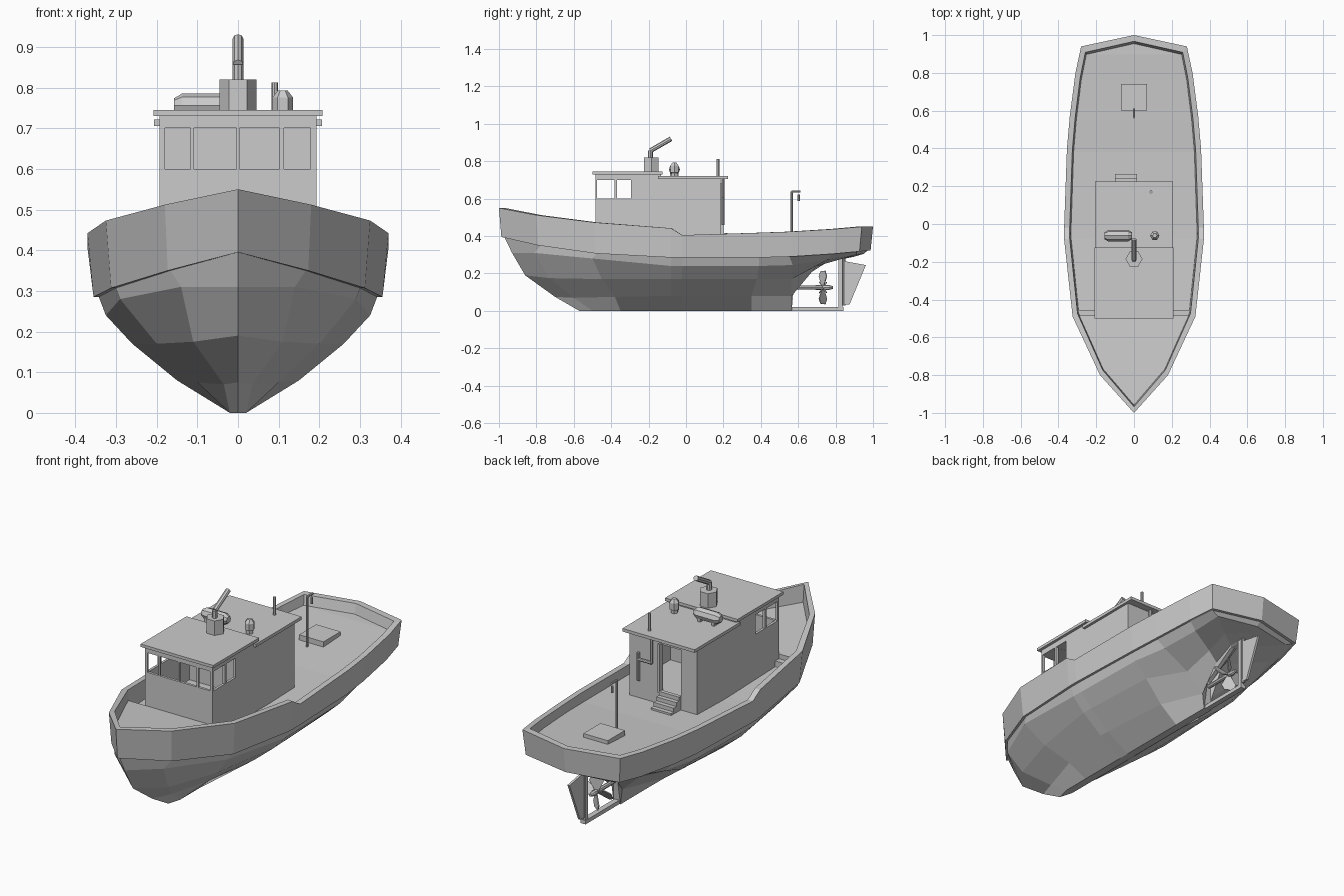
import bpy, bmesh, math
from mathutils import Vector, Matrix

if "Cube" in bpy.data.objects:
    bpy.data.objects.remove(bpy.data.objects["Cube"])


def finish(name, bm):
    bmesh.ops.remove_doubles(bm, verts=bm.verts, dist=1e-4)
    bmesh.ops.dissolve_degenerate(bm, edges=bm.edges, dist=1e-5)
    bmesh.ops.recalc_face_normals(bm, faces=bm.faces)
    me = bpy.data.meshes.new(name)
    bm.to_mesh(me)
    bm.free()
    ob = bpy.data.objects.new(name, me)
    bpy.context.collection.objects.link(ob)
    return ob


def box(name, x0, x1, y0, y1, z0, z1):
    bm = bmesh.new()
    bmesh.ops.create_cube(bm, size=1)
    for v in bm.verts:
        v.co = ((x0, x1)[v.co.x > 0], (y0, y1)[v.co.y > 0], (z0, z1)[v.co.z > 0])
    return finish(name, bm)


def bridge(name, rings):
    """Closed solid through a list of equal point rings."""
    bm = bmesh.new()
    rings = [[bm.verts.new(p) for p in r] for r in rings]
    for p, n in zip(rings, rings[1:]):
        for k in range(len(p)):
            j = (k + 1) % len(p)
            bm.faces.new((p[k], p[j], n[j], n[k]))
    bm.faces.new(rings[0])
    bm.faces.new(rings[-1])
    return finish(name, bm)


def lathe(name, a, b, profile, sides=8):
    """Revolve (fraction along a-b, radius) pairs around the line a-b."""
    a, b = Vector(a), Vector(b)
    q = (b - a).to_track_quat('Z', 'Y')
    return bridge(name, [[a.lerp(b, t) + q @ Vector((r * math.cos(k * math.tau / sides),
                  r * math.sin(k * math.tau / sides), 0)) for k in range(sides)]
                         for t, r in profile])


def pipe(name, pts, r, sides=8):
    for i, (a, b) in enumerate(zip(pts, pts[1:])):
        lathe(f"{name}_{i + 1}", a, b, [(0, r), (1, r)], sides)


def prism(name, pts, offset):
    return bridge(name, [pts, [Vector(p) + Vector(offset) for p in pts]])


def cut(ob, *dims):
    c = box("cutter", *dims)
    m = ob.modifiers.new("cut", 'BOOLEAN')
    m.operation, m.solver, m.object = 'DIFFERENCE', 'EXACT', c
    bpy.context.view_layer.objects.active = ob
    bpy.ops.object.modifier_apply(modifier=m.name)
    bpy.data.objects.remove(c)


# Sheer stations: half width, y, rail z, bulwark bottom z, deck z
sheer = [(0, -1, .55, .395, .42), (.18, -.8, .512, .35, .39), (.325, -.49, .473, .307, .37),
         (.37, -.08, .442, .285, .36), (.37, -.02, .405, .285, .36), (.355, .4, .418, .285, .37),
         (.34, .57, .424, .29, .38), (.31, .8, .438, .305, .392), (.28, .94, .45, .318, .4),
         (0, 1, .45, .323, .4)]
# Underwater hull: four points per station, keel upwards
under = [[(0, -.57, 0), (0, -.70, .075), (0, -.86, .19), (0, -.93, .31)],
         [(.02, -.5, 0), (.035, -.6, .07), (.11, -.73, .175), (.14, -.81, .31)],
         [(.02, -.35, 0), (.1, -.38, .075), (.2, -.45, .17), (.29, -.5, .28)],
         [(.02, -.08, 0), (.15, -.08, .08), (.26, -.08, .17), (.325, -.08, .24)],
         [(.02, .35, 0), (.12, .35, .08), (.24, .38, .17), (.315, .39, .24)],
         [(.02, .565, 0), (.03, .565, .08), (.13, .565, .17), (.28, .57, .245)],
         [(.01, .58, .15), (.02, .66, .22), (.1, .7, .24), (.24, .76, .275)],
         [(.01, .76, .265), (.02, .77, .27), (.1, .82, .285), (.22, .91, .3)],
         [(0, .8, .27), (0, .85, .28), (0, .9, .29), (0, .95, .305)]]
under.insert(4, [tuple(Vector(a).lerp(Vector(b), .125)) for a, b in zip(under[3], under[4])])

# Hull, bulwark and deck as one closed loft
bm = bmesh.new()
cols = []
for (x, y, zt, zb, zd), u in zip(sheer, under):
    pts = [(0, u[0][1], u[0][2])] + u + [
        (x * .925, y * .972, zb), (x * .96, y * .987, zb), (x, y, zt),
        (x * .92, y * .967, zt), (x * .9, y * .955, zd), (0, y * .955, zd)]
    cols.append([[bm.verts.new((s * p[0], p[1], p[2])) for p in pts] for s in (1, -1)])
for a, b in zip(cols, cols[1:]):
    for s in (0, 1):
        for k in range(len(a[s]) - 1):
            bm.faces.new((a[s][k], b[s][k], b[s][k + 1], a[s][k + 1]))
finish("hull_and_deck", bm)

# Raised foredeck with side steps
half = [(.3, -.485, .425), (.166, -.775, .44), (0, -.962, .46)]
top = half + [(-x, y, z) for x, y, z in half[1::-1]]
bridge("foredeck", [top, [(x, y, z - .045) for x, y, z in top]])
for s in (-1, 1):
    x0, x1 = sorted((s * .19, s * .305))
    box("foredeck_step", x0, x1, -.487, -.455, .34, .4)

# Deckhouse: stepped side profile, hollowed, with windows and doorway
prof = [(-.485, .33), (.185, .33), (.185, .71), (-.135, .71), (-.135, .735), (-.485, .735)]
house = bridge("deckhouse", [[(x, y, z) for y, z in prof] for x in (-.193, .193)])
cut(house, -.18, .18, -.472, .172, .43, .7)
for x0, x1 in ((-.18, -.117), (-.108, -.004), (.004, .102), (.113, .178)):
    cut(house, x0, x1, -.52, -.44, .6, .701)
for y0, y1 in ((-.475, -.382), (-.37, -.295)):
    cut(house, -.25, .25, y0, y1, .6, .7005)
cut(house, -.1, .012, .12, .25, .43, .675)
box("inner_bulkhead", -.185, .185, -.14, -.13, .43, .71)
box("wheelhouse_roof", -.208, .208, -.5, -.125, .73, .745)
box("aft_roof", -.207, .207, -.15, .225, .705, .721)

# Door steps
for k in range(4):
    box("door_step", -.1, .015, .18, .2 + .022 * k, .34, .437 - .02 * k)

# Funnel and bent exhaust
lathe("funnel", (0, -.185, .72), (0, -.185, .82), [(0, .045), (1, .045)], 6)
pipe("exhaust", [(0, -.19, .81), (0, -.19, .857), (0, -.08, .92)], .013)

# Roof tank and vent
lathe("roof_tank", (-.157, -.062, .756), (-.01, -.062, .756),
      [(0, .018), (.14, .03), (.86, .03), (1, .018)])
for x in (-.125, -.045):
    box("tank_foot", x - .008, x + .008, -.085, -.04, .715, .74)
lathe("roof_vent", (.11, -.062, .715), (.11, -.062, .793),
      [(0, .018), (.3, .018), (.32, .025), (.78, .025), (1, .012)], 6)

# Vent pipe and aft wall pipework
pipe("vent_pipe", [(.09, .17, .7), (.09, .17, .812)], .008)
pipe("wall_pipe", [(.06, .197, .705), (.06, .197, .57), (.135, .197, .57), (.135, .197, .46)], .008)
pipe("wall_pipe_stub", [(.135, .197, .57), (.135, .197, .605)], .008)
box("door_jamb", .012, .022, .183, .2, .43, .68)

# Stern hatch and lamp post
box("hatch", -.07, .07, .6, .74, .37, .41)
pipe("lamp_post", [(0, .565, .36), (0, .565, .638), (0, .612, .638)], .006)
pipe("lamp", [(0, .603, .588), (0, .603, .622)], .006)

# Keel skid, rudder post and rudder
box("keel_skid", -.014, .014, .55, .842, 0, .02)
box("rudder_post", -.01, .01, .815, .838, .01, .3)
prism("rudder", [(-.006, .842, .035), (-.006, .875, .035), (-.006, .962, .245), (-.006, .85, .265)],
      (.012, 0, 0))
pipe("rudder_stock", [(0, .845, .03), (0, .845, .31)], .007)

# Propeller with four twisted blades
lathe("propeller_shaft", (0, .55, .125), (0, .785, .125), [(0, .01), (.6, .012), (.9, .014), (1, .007)])
outline = [(-.008, .005), (-.036, .06), (-.022, .086), (.022, .09), (.036, .06), (.008, .005)]
for k in range(4):
    m = (Matrix.Translation((0, .73, .125)) @ Matrix.Rotation(k * math.pi / 2, 4, 'Y')
         @ Matrix.Rotation(math.radians(35), 4, 'Z'))
    off = m.to_3x3() @ Vector((0, .005, 0))
    prism("propeller_blade", [m @ Vector((x, 0, z)) for x, z in outline], off)
